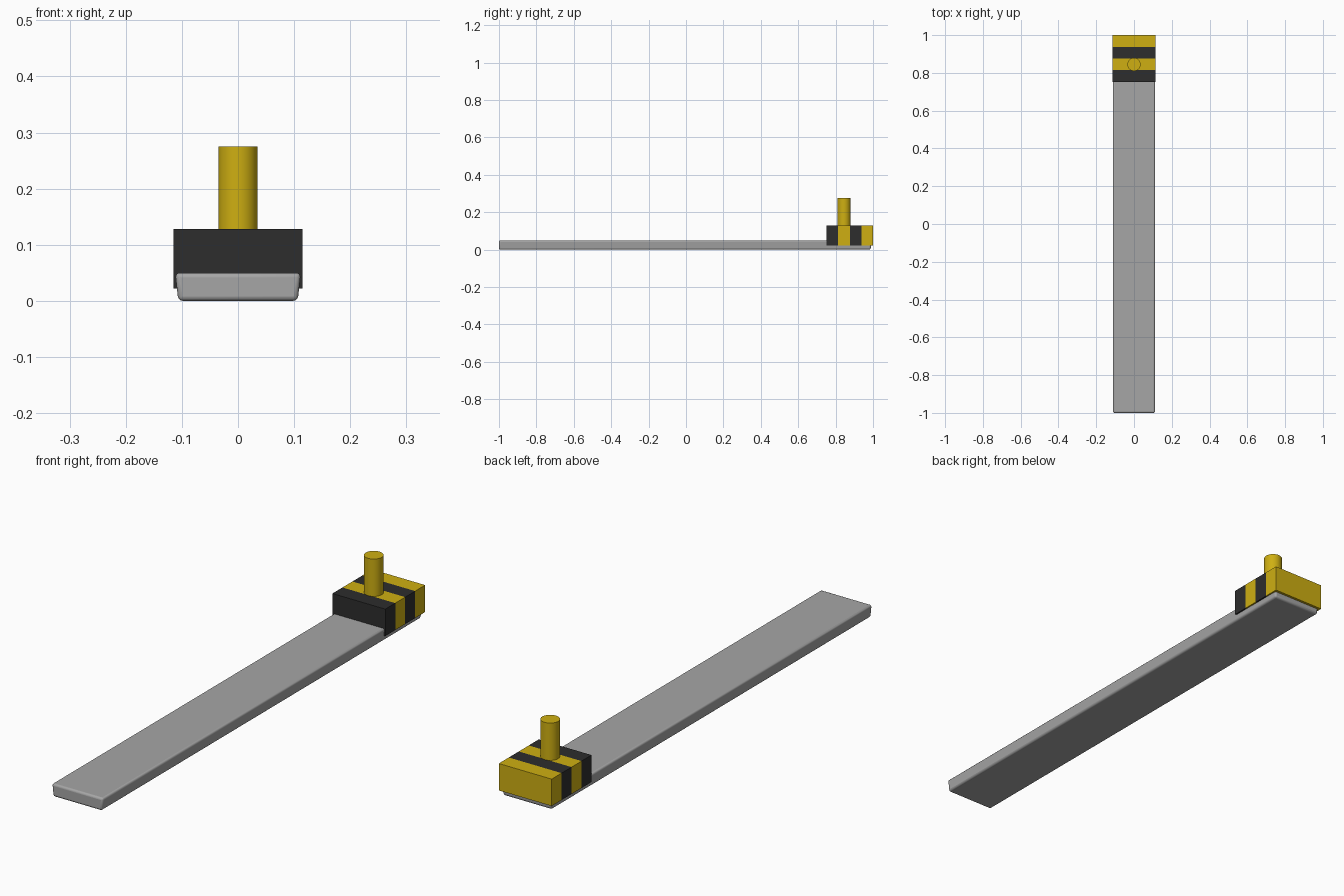
import bpy, bmesh

if "Cube" in bpy.data.objects:
    bpy.data.objects.remove(bpy.data.objects["Cube"])


def material(name, rgb):
    m = bpy.data.materials.new(name)
    m.diffuse_color = (*rgb, 1)
    m.use_nodes = True
    m.node_tree.nodes["Principled BSDF"].inputs["Base Color"].default_value = m.diffuse_color
    return m


steel = material("steel_grey", (0.38, 0.38, 0.38))
yellow = material("warning_yellow", (0.62, 0.43, 0.006))
black = material("dark_grey", (0.026, 0.026, 0.026))


def box(name, lo, hi, mats):
    size = [b - a for a, b in zip(lo, hi)]
    bpy.ops.mesh.primitive_cube_add(size=1, location=[(a + b) / 2 for a, b in zip(lo, hi)])
    ob = bpy.context.object
    ob.name = name
    ob.scale = size
    bpy.ops.object.transform_apply(location=True, rotation=False, scale=True)
    for m in mats:
        ob.data.materials.append(m)
    return ob


# Long flat bar with rounded edges, slightly tucked in underneath
bar = box("bar", (-0.112, -1.0, 0.0), (0.112, 0.993, 0.05), [steel])
for v in bar.data.vertices:
    if v.co.z < 0.01:
        v.co.x *= 0.95
        if v.co.y > 0:
            v.co.y -= 0.006
bevel = bar.modifiers.new("rounded_edges", "BEVEL")
bevel.width = 0.008
bevel.segments = 3
bevel.limit_method = "NONE"
bpy.ops.object.shade_smooth_by_angle(angle=0.6)

# End block, cut into four stripes
Y0, Y1 = 0.752, 1.0
block = box("striped_block", (-0.115, Y0, 0.022), (0.115, Y1, 0.128), [black, yellow])
bm = bmesh.new()
bm.from_mesh(block.data)
step = (Y1 - Y0) / 4
for i in (1, 2, 3):
    bmesh.ops.bisect_plane(bm, geom=bm.verts[:] + bm.edges[:] + bm.faces[:],
                           plane_co=(0, Y0 + i * step, 0), plane_no=(0, 1, 0))
for f in bm.faces:
    stripe = min(3, max(0, int((f.calc_center_median().y - Y0) / step)))
    f.material_index = stripe % 2
bm.to_mesh(block.data)
bm.free()

# Upright peg on the block
bpy.ops.mesh.primitive_cylinder_add(vertices=32, radius=0.035, depth=0.155,
                                    location=(0, 0.845, 0.1975))
peg = bpy.context.object
peg.name = "peg"
peg.data.materials.append(yellow)
bpy.ops.object.shade_smooth_by_angle(angle=0.6)
